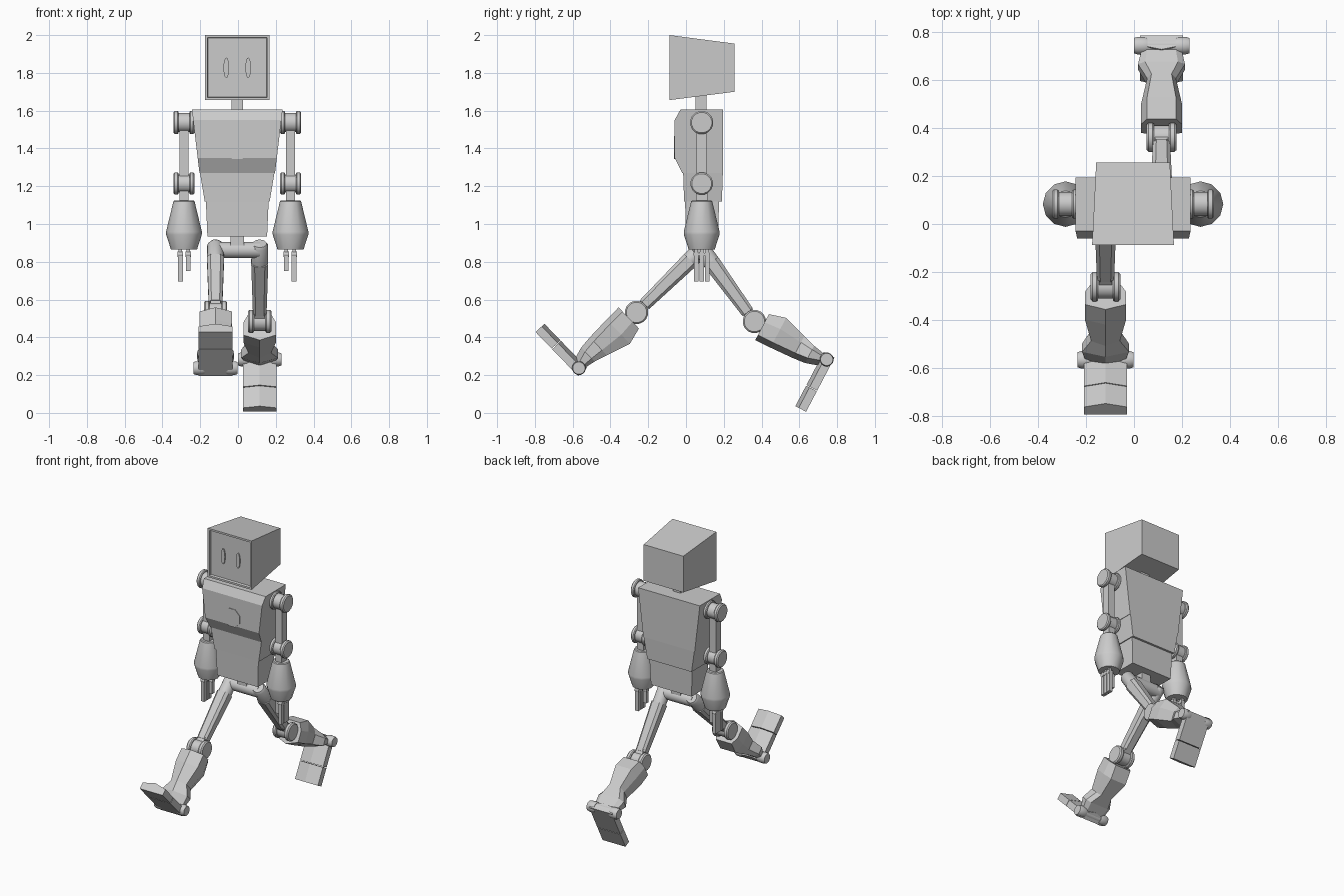
import bpy, bmesh, math
from mathutils import Vector

cube = bpy.data.objects.get("Cube")
if cube:
    bpy.data.objects.remove(cube, do_unlink=True)

GREY = (0.6, 0.6, 0.6, 1)
mat = bpy.data.materials.new("light grey metal")
mat.use_nodes = True
mat.diffuse_color = GREY
mat.node_tree.nodes["Principled BSDF"].inputs["Base Color"].default_value = GREY
CX = -0.004     # centre line of the body
ARM_Y = 0.083   # depth of arms and hips


def finish(name, bm, smooth=False):
    bmesh.ops.recalc_face_normals(bm, faces=bm.faces[:])
    mesh = bpy.data.meshes.new(name)
    bm.to_mesh(mesh)
    bm.free()
    mesh.materials.append(mat)
    ob = bpy.data.objects.new(name, mesh)
    bpy.context.collection.objects.link(ob)
    if smooth:
        bpy.ops.object.select_all(action='DESELECT')
        ob.select_set(True)
        bpy.context.view_layer.objects.active = ob
        bpy.ops.object.shade_smooth_by_angle(angle=math.radians(32))
    return ob


def loft_bm(sections):
    bm = bmesh.new()
    rings = [[bm.verts.new(p) for p in s] for s in sections]
    n = len(rings[0])
    for a, b in zip(rings, rings[1:]):
        for i in range(n):
            bm.faces.new((a[i], a[(i + 1) % n], b[(i + 1) % n], b[i]))
    bm.faces.new(rings[0])
    bm.faces.new(rings[-1])
    bmesh.ops.recalc_face_normals(bm, faces=bm.faces[:])
    return bm


def turned(name, p0, p1, profile, n=16):
    """Round part along p0-p1; profile holds (fraction, radius)."""
    p0, p1 = Vector(p0), Vector(p1)
    axis = p1 - p0
    u = axis.orthogonal().normalized()
    v = axis.normalized().cross(u)
    angles = [math.tau * (i + 0.5) / n for i in range(n)]
    sections = [[p0 + axis * t + (u * math.cos(a) + v * math.sin(a)) * r for a in angles]
                for t, r in profile]
    return finish(name, loft_bm(sections), True)


def rod(name, p0, p1, r):
    return turned(name, p0, p1, [(0, r), (1, r)])


def box(name, centre, size):
    bm = bmesh.new()
    bmesh.ops.create_cube(bm, size=1)
    for v in bm.verts:
        v.co = Vector(centre) + Vector(a * b for a, b in zip(v.co, size))
    return finish(name, bm)


def joint(name, centre, half, r):
    """Hinge along x: core with a rounded disc on each end."""
    x, y, z = centre
    rod(name + "_core", (x - half * 0.8, y, z), (x + half * 0.8, y, z), r * 0.82)
    for s, side in ((-1, "right"), (1, "left")):
        turned(f"{name}_{side}_disc", (x + s * half * 0.5, y, z), (x + s * half, y, z),
               [(0, r * 0.92), (0.2, r), (0.75, r), (1, r * 0.88)])


def slab(name, profile, w0, w1):
    """Side profile (y, z) widened to half width w0 at its top and w1 at its bottom."""
    zs = [z for _, z in profile]
    lo, hi = min(zs), max(zs)
    sections = [[(CX + s * (w1 + (w0 - w1) * (z - lo) / (hi - lo)), y, z) for y, z in profile]
                for s in (-1, 1)]
    return finish(name, loft_bm(sections))


# Torso
slab("chest", [(-0.03, 1.605), (-0.06, 1.55), (-0.06, 1.35), (-0.02, 1.27),
               (0.195, 1.27), (0.195, 1.605)], 0.24, 0.2)
slab("waist", [(-0.015, 1.27), (-0.01, 1.12), (0.19, 1.12), (0.195, 1.27)], 0.197, 0.172)
slab("abdomen", [(-0.005, 1.12), (0, 0.935), (0.17, 0.935), (0.175, 1.12)], 0.166, 0.158)
turned("chest_badge", (CX, -0.05, 1.405), (CX, -0.064, 1.405), [(0, 0.067), (1, 0.067)], 8)
box("neck", (CX, 0.08, 1.63), (0.06, 0.058, 0.1))

# Head with a recessed face screen
head = [[(CX + sx * w, y, z) for sx, z in ((-1, lo), (1, lo), (1, hi), (-1, hi))]
        for y, w, lo, hi in ((-0.088, 0.171, 1.656, 2.0), (0.256, 0.154, 1.70, 1.955))]
bm = loft_bm(head)
bm.faces.ensure_lookup_table()
front = min(bm.faces, key=lambda f: f.calc_center_median().y)
bmesh.ops.inset_region(bm, faces=[front], thickness=0.018)
bmesh.ops.inset_region(bm, faces=[front], thickness=0.005, depth=-0.016)
finish("head", bm)
for s, side in ((-1, "right"), (1, "left")):
    eye = turned(side + "_eye", (0, 0, 0), (0, -0.009, 0), [(0, 0.05), (1, 0.05)], 20)
    eye.scale = (0.3, 1, 1.08)
    eye.location = (CX + s * 0.058, -0.071, 1.827)

# Arms
for s, side in ((-1, "right"), (1, "left")):
    x = CX + s * 0.282
    joint(side + "_shoulder", (x, ARM_Y, 1.537), 0.056, 0.062)
    box(side + "_upper_arm", (x, ARM_Y, 1.375), (0.05, 0.053, 0.27))
    joint(side + "_elbow", (x, ARM_Y, 1.214), 0.056, 0.06)
    box(side + "_elbow_link", (x, ARM_Y, 1.15), (0.05, 0.06, 0.09))
    turned(side + "_forearm", (x, ARM_Y, 1.125), (x, ARM_Y, 0.865),
           [(0, 0.05), (0.02, 0.056), (0.64, 0.095), (0.7, 0.094), (1, 0.069)], 12)
    # Three fingers outside, thumb inside
    digits = [("finger_%d" % i, s * 0.019, (i - 1) * 0.029, 0.695) for i in range(3)]
    digits.append(("thumb", s * -0.023, 0, 0.75))
    for part, dx, dy, tip in digits:
        px, py = x + dx, ARM_Y + dy
        rod(f"{side}_{part}_knuckle", (px - 0.015, py, 0.84), (px + 0.015, py, 0.84), 0.015)
        box(f"{side}_{part}_root", (px, py, 0.855), (0.018, 0.018, 0.03))
        box(f"{side}_{part}", (px, py, (0.835 + tip) / 2), (0.025, 0.025, 0.835 - tip))

# Pelvis
box("pelvis_post", (CX, ARM_Y, 0.91), (0.07, 0.07, 0.06))
rod("pelvis_bar", (CX - 0.12, ARM_Y, 0.862), (CX + 0.12, ARM_Y, 0.862), 0.043)


def frame(x, start, end):
    """Point function in limb space: across, along the limb, toward its front."""
    o = Vector((x, *start))
    d = (Vector((x, *end)) - o)
    length = d.length
    d.normalize()
    f = Vector((0, d.z, -d.y))
    return (lambda a, b, c: o + Vector((a, 0, 0)) + d * b + f * c), length


# Legs in a running stride
HIP = (ARM_Y, 0.868)
for side, x, knee, ankle in (("right", -0.119, (-0.262, 0.532), (-0.567, 0.237)),
                             ("left", 0.115, (0.362, 0.484), (0.745, 0.283))):
    # Thigh
    p, length = frame(x, HIP, knee)
    turned(side + "_hip", p(0, -0.035, 0), p(0, 0.11, 0), [(0, 0.036), (0.1, 0.045), (1, 0.045)])
    finish(side + "_thigh", loft_bm([
        [p(sx * w, b, sf * h) for sx, sf in ((-1, -0.6), (-1, 0.6), (-0.6, 1), (0.6, 1),
                                             (1, 0.6), (1, -0.6), (0.6, -1), (-0.6, -1))]
        for b, w, h in ((0.085, 0.045, 0.045), (length - 0.06, 0.036, 0.034))]))
    finish(side + "_knee_link", loft_bm([
        [p(sx * 0.027, b, sf * 0.03) for sx, sf in ((-1, -1), (-1, 1), (1, 1), (1, -1))]
        for b in (length - 0.08, length)]))
    joint(side + "_knee", (x, *knee), 0.062, 0.062)

    # Shin: ridged front, pinched above the ankle flare
    p, length = frame(x, knee, ankle)
    finish(side + "_shin", loft_bm([
        [p(0, b, hi), p(w, b, hi - 0.03), p(w, b, lo * 0.3), p(w * 0.7, b, lo),
         p(-w * 0.7, b, lo), p(-w, b, lo * 0.3), p(-w, b, hi - 0.03)]
        for b, hi, lo, w in ((0.05, 0.085, -0.07, 0.086), (0.14, 0.083, -0.095, 0.086),
                             (0.27, 0.077, -0.055, 0.06), (0.34, 0.07, -0.033, 0.098),
                             (0.405, 0.05, -0.02, 0.085))]))
    joint(side + "_ankle", (x, *ankle), 0.116, 0.037)

    # Foot and toe cap with a ridged top
    for part, c0, c1 in (("foot", -0.028, 0.17), ("toe_cap", 0.174, 0.296)):
        finish(f"{side}_{part}", loft_bm([
            [p(-0.089, length + 0.032, c), p(0.089, length + 0.032, c),
             p(0.089, length - 0.012, c), p(0, length - 0.032, c),
             p(-0.089, length - 0.012, c)] for c in (c0, c1)]))
